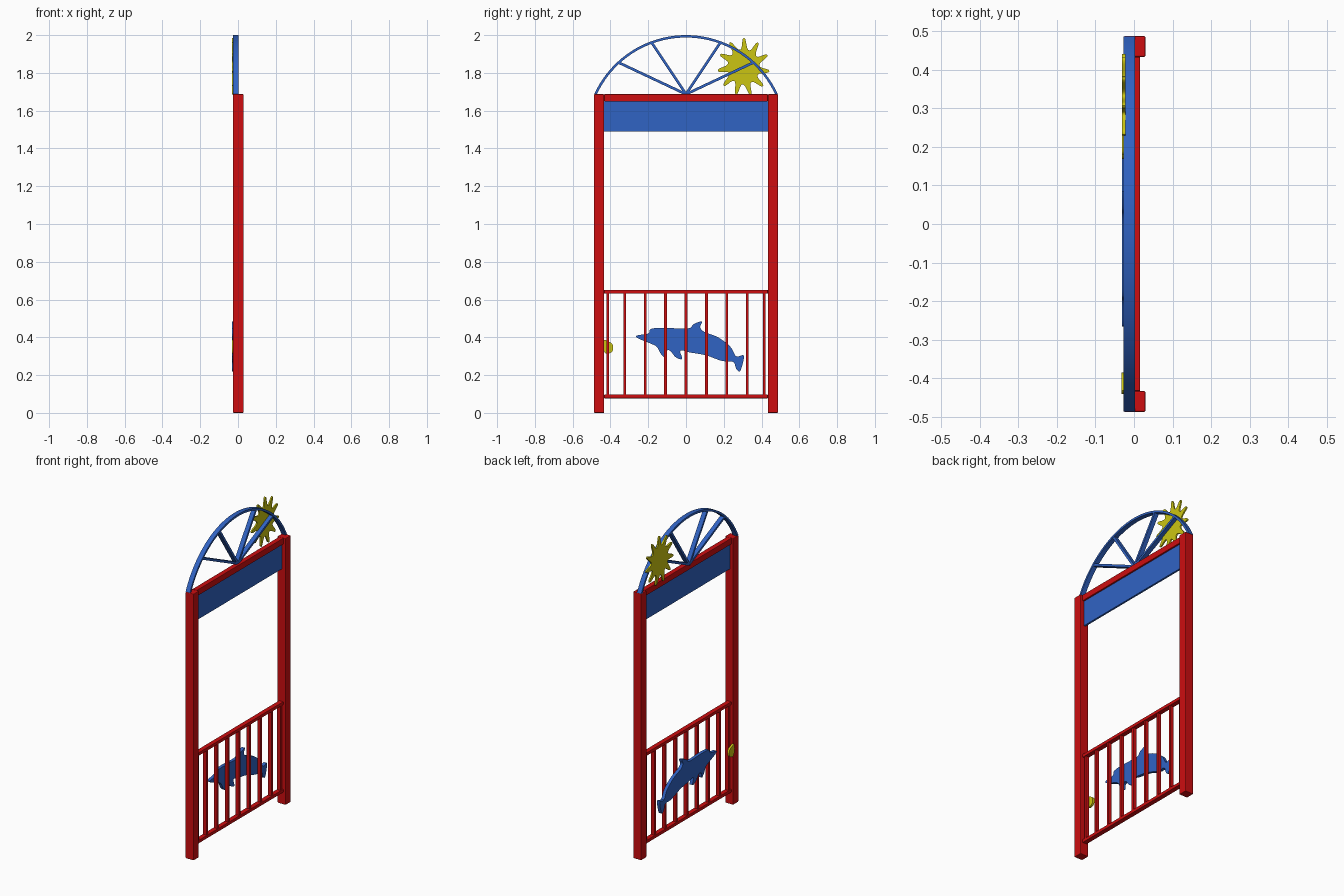
import bpy, bmesh, math
from mathutils import Vector

cube = bpy.data.objects.get("Cube")
if cube:
    bpy.data.objects.remove(cube, do_unlink=True)


def material(name, rgb):
    m = bpy.data.materials.new(name)
    m.use_nodes = True
    m.diffuse_color = (*rgb, 1)
    m.node_tree.nodes["Principled BSDF"].inputs["Base Color"].default_value = (*rgb, 1)
    return m


RED = material("red paint", (0.61, 0.004, 0.005))
BLUE = material("blue paint", (0.03, 0.125, 0.55))
YELLOW = material("yellow paint", (0.60, 0.56, 0.006))


def prism(name, outline, x0, x1, mat, bevel=0, smooth=False):
    """Extrude a (y, z) outline along x."""
    bm = bmesh.new()
    face = bm.faces.new([bm.verts.new((x0, y, z)) for y, z in outline])
    new = bmesh.ops.extrude_face_region(bm, geom=[face])["geom"]
    bmesh.ops.translate(bm, vec=(x1 - x0, 0, 0),
                        verts=[v for v in new if isinstance(v, bmesh.types.BMVert)])
    bmesh.ops.recalc_face_normals(bm, faces=bm.faces)
    if bevel:
        bmesh.ops.bevel(bm, geom=bm.edges[:], offset=bevel, segments=2,
                        profile=0.5, affect='EDGES')
    mesh = bpy.data.meshes.new(name)
    bm.to_mesh(mesh)
    bm.free()
    mesh.materials.append(mat)
    ob = bpy.data.objects.new(name, mesh)
    bpy.context.collection.objects.link(ob)
    if smooth:
        bpy.ops.object.select_all(action='DESELECT')
        ob.select_set(True)
        bpy.context.view_layer.objects.active = ob
        bpy.ops.object.shade_smooth_by_angle(angle=math.radians(40))
    return ob


def box(name, y0, y1, z0, z1, x0, x1, mat, bevel=0):
    return prism(name, [(y0, z0), (y1, z0), (y1, z1), (y0, z1)], x0, x1, mat, bevel)


def rounded(points, steps=4):
    """Closed Catmull-Rom curve through the points."""
    p = [Vector(q) for q in points]
    out = []
    for i in range(len(p)):
        a, b, c, d = (p[(i + k) % len(p)] for k in (-1, 0, 1, 2))
        for s in range(steps):
            t = s / steps
            out.append(0.5 * (2 * b + (c - a) * t + (2 * a - 5 * b + 4 * c - d) * t**2
                              + (3 * b - a - 3 * c + d) * t**3))
    return out


HALF, INNER, TOP = 0.487, 0.433, 1.687

# Frame: posts, top beam and sign panel
for side, s in (("right", -1), ("left", 1)):
    y0, y1 = sorted((s * INNER, s * HALF))
    box("post_" + side, y0, y1, 0, TOP, -0.027, 0.03, RED, 0.004)
box("top_beam", -INNER, INNER, 1.648, TOP, -0.016, 0.016, RED, 0.003)
box("sign_panel", -INNER, INNER, 1.49, 1.648, -0.006, 0.006, BLUE)

# Gate: rails and bars
for name, z in (("bottom_rail", 0.077), ("top_rail", 0.631)):
    box(name, -INNER, INNER, z, z + 0.02, -0.015, 0.015, RED, 0.002)
for i in range(9):
    y = max(-0.415, min(0.415, (i - 4) * 0.1083))
    box(f"gate_bar_{i + 1}", y - 0.007, y + 0.007, 0.09, 0.64, -0.011, 0.011, RED)

# Arch: a ring segment standing on the posts
RADIUS, CENTRE, BAND = 0.534, 1.466, 0.013


def arc(r, n=40):
    end = math.acos((TOP - CENTRE) / r)
    return [(r * math.sin(a), CENTRE + r * math.cos(a))
            for a in (end * (2 * i / n - 1) for i in range(n + 1))]


prism("arch", arc(RADIUS) + arc(RADIUS - BAND)[::-1], -0.027, 0.003, BLUE, smooth=True)

# Spokes fan out from the middle of the beam
for i, (y, z) in enumerate([(-0.353, 1.853), (-0.18, 1.957), (0.18, 1.957), (0.353, 1.853)]):
    foot, tip = Vector((0, TOP)), Vector((y, z))
    d = (tip - foot).normalized()
    side = Vector((-d.y, d.x)) * 0.007
    prism(f"spoke_{i + 1}", [foot - side, tip - side, tip + side, foot + side],
          -0.026, 0.002, BLUE)

# Sun with wavy rays
rays = []
for i in range(11):
    a = math.radians(88) + i * math.tau / 11
    for turn, r in ((-0.2, 0.099), (-0.03, 0.147), (0.07, 0.147), (0.17, 0.099)):
        rays.append((0.305 + 0.9 * r * math.cos(a + turn), 1.832 + r * math.sin(a + turn)))
prism("sun", rounded(rays), -0.031, -0.022, YELLOW, smooth=True)

# Dolphin plate: back, dorsal fin, fluke, belly, flippers
dolphin = [(-.26, .41), (-.20, .42), (-.185, .445), (-.115, .45), (.01, .447),
           (.04, .47), (.085, .485), (.075, .455), (.095, .43), (.17, .40),
           (.235, .35), (.265, .30), (.305, .305), (.30, .26), (.285, .22),
           (.265, .235), (.25, .27), (.19, .275), (.105, .305), (.02, .32),
           (-.03, .33), (-.02, .285), (-.055, .295), (-.085, .33), (-.11, .325),
           (-.115, .295), (-.135, .315), (-.155, .35), (-.195, .37), (-.255, .395)]
prism("dolphin", rounded(dolphin), -0.031, -0.011, BLUE, smooth=True)

# Small shell-shaped latch on the post
latch = [(-.435, .385), (-.415, .38), (-.39, .365), (-.386, .335),
         (-.40, .318), (-.425, .315), (-.44, .345)]
prism("latch", rounded(latch), -0.033, -0.02, YELLOW, smooth=True)
